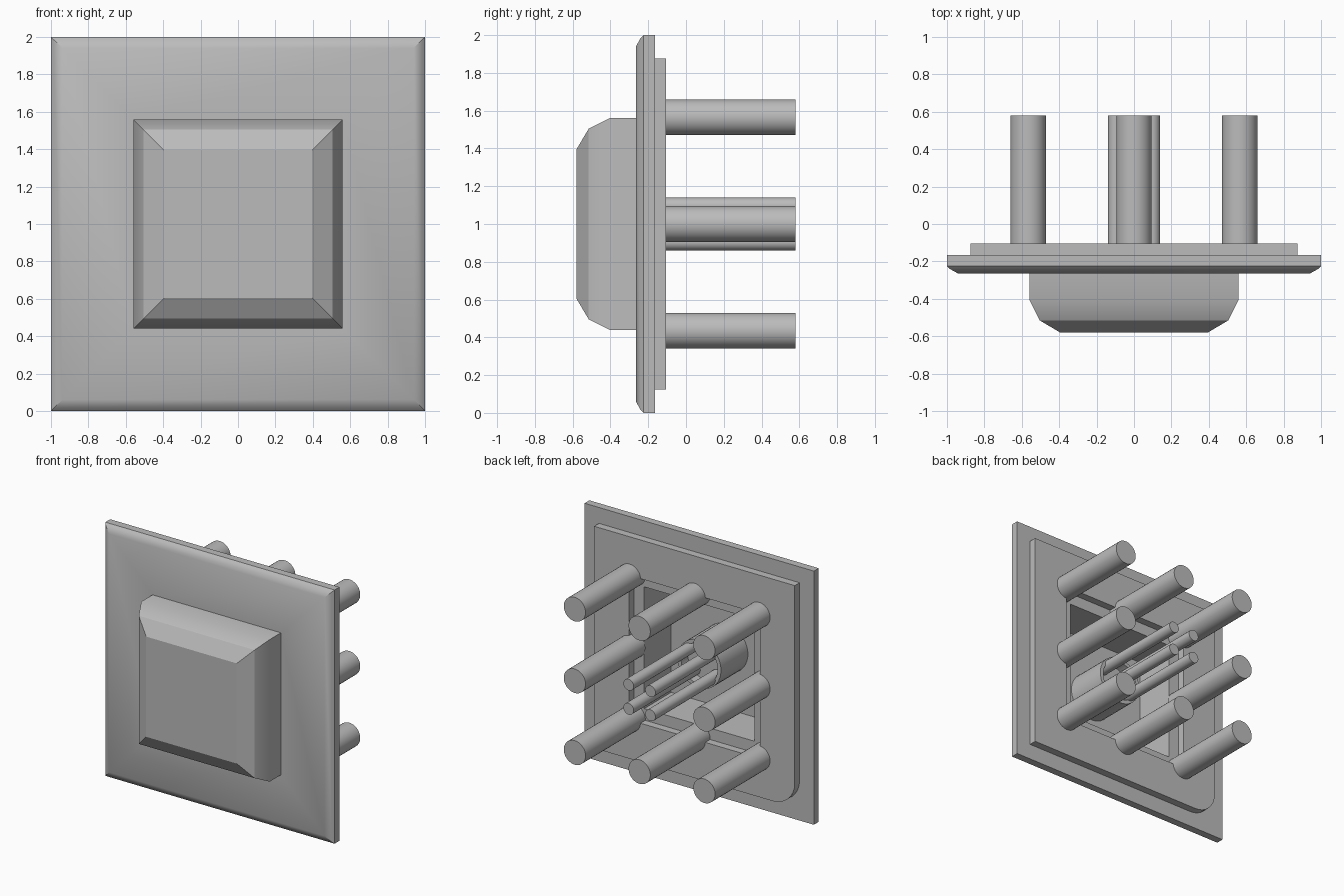
import bpy, bmesh, math
from mathutils import Matrix, Vector

old = bpy.data.objects.get("Cube")
if old:
    bpy.data.objects.remove(old, do_unlink=True)

MID = 1.0      # height of the centre axis
PITCH = 0.565  # spacing of the large pins
SEAT = -0.165  # plane where both plates meet

grey = bpy.data.materials.new("grey_plastic")
grey.use_nodes = True
grey.diffuse_color = (0.5, 0.5, 0.5, 1)
grey.node_tree.nodes["Principled BSDF"].inputs["Base Color"].default_value = grey.diffuse_color


def smooth(obj, angle):
    bpy.ops.object.select_all(action="DESELECT")
    obj.select_set(True)
    bpy.context.view_layer.objects.active = obj
    bpy.ops.object.shade_smooth_by_angle(angle=math.radians(angle))


def finish(name, bm, angle):
    bmesh.ops.recalc_face_normals(bm, faces=bm.faces)
    mesh = bpy.data.meshes.new(name)
    bm.to_mesh(mesh)
    bm.free()
    mesh.materials.append(grey)
    obj = bpy.data.objects.new(name, mesh)
    bpy.context.collection.objects.link(obj)
    smooth(obj, angle)
    return obj


def loft(name, profile, sides, angle, closed=False, x=0, z=MID):
    """Sweep a (radius, y) profile around a front-to-back axis."""
    bm = bmesh.new()
    rings = []
    for r, y in profile:
        # A square ring is measured by its half width
        k = r * math.sqrt(2) if sides == 4 else r
        turns = [2 * math.pi * (i + 0.5) / sides for i in range(sides)]
        rings.append([bm.verts.new((x + k * math.cos(t), y, z + k * math.sin(t))) for t in turns])
    pairs = list(zip(rings, rings[1:]))
    if closed:
        pairs.append((rings[-1], rings[0]))
    else:
        bm.faces.new(rings[0])
        bm.faces.new(rings[-1])
    for a, b in pairs:
        for i in range(sides):
            j = (i + 1) % sides
            bm.faces.new((a[i], a[j], b[j], b[i]))
    return finish(name, bm, angle)


# Front plate: square frame with a softly bevelled front edge
loft("front_plate", [(0.56, SEAT), (1, SEAT), (1, -0.225), (0.985, -0.24),
                     (0.94, -0.265), (0.56, -0.265)], 4, 40, closed=True)

# Hollow push cap: cavity floor, rim, outer wall, two bevels, front face
loft("push_cap", [(0.48, -0.5), (0.48, SEAT), (0.56, SEAT), (0.56, -0.405),
                  (0.505, -0.515), (0.395, -0.58)], 4, 30)

# Round boss inside the cap, with a shallow recess
loft("boss", [(0.19, -0.52), (0.19, SEAT), (0.16, SEAT), (0.16, -0.25)], 32, 30)


# Back plate: square outline with one rounded corner and a square window
def add_outline(curve, points):
    spline = curve.splines.new("POLY")
    spline.points.add(len(points) - 1)
    for p, (x, z) in zip(spline.points, points):
        p.co = (x, z, 0, 1)
    spline.use_cyclic_u = True


def square(h):
    return [(h, -h), (h, h), (-h, h), (-h, -h)]


EDGE, ROUND = 0.875, 0.19
centre = ROUND - EDGE
corner = [(centre + ROUND * math.cos(t), centre + ROUND * math.sin(t))
          for t in (math.pi * (1 + i / 16) for i in range(9))]
curve = bpy.data.curves.new("back_plate", "CURVE")
curve.dimensions = "2D"
curve.fill_mode = "BOTH"
curve.extrude = 0.03
add_outline(curve, square(EDGE)[:3] + corner)
add_outline(curve, square(0.57))
curve.materials.append(grey)
plate = bpy.data.objects.new("back_plate", curve)
bpy.context.collection.objects.link(plate)
plate.location = (0, SEAT + 0.03, MID)
plate.rotation_euler.x = math.pi / 2
bpy.ops.object.select_all(action="DESELECT")
plate.select_set(True)
bpy.context.view_layer.objects.active = plate
bpy.ops.object.convert(target="MESH")
smooth(plate, 30)

# Eight large pins around the window
for i in (-1, 0, 1):
    for j in (-1, 0, 1):
        if i or j:
            loft("large_pin", [(0.095, SEAT), (0.095, 0.58)], 32, 30,
                 x=i * PITCH, z=MID + j * PITCH)

# Four thin pins rising from the boss
for i in (-1, 1):
    for j in (-1, 1):
        loft("thin_pin", [(0.045, -0.26), (0.045, 0.58)], 24, 30,
             x=i * 0.095, z=MID + j * 0.095)
